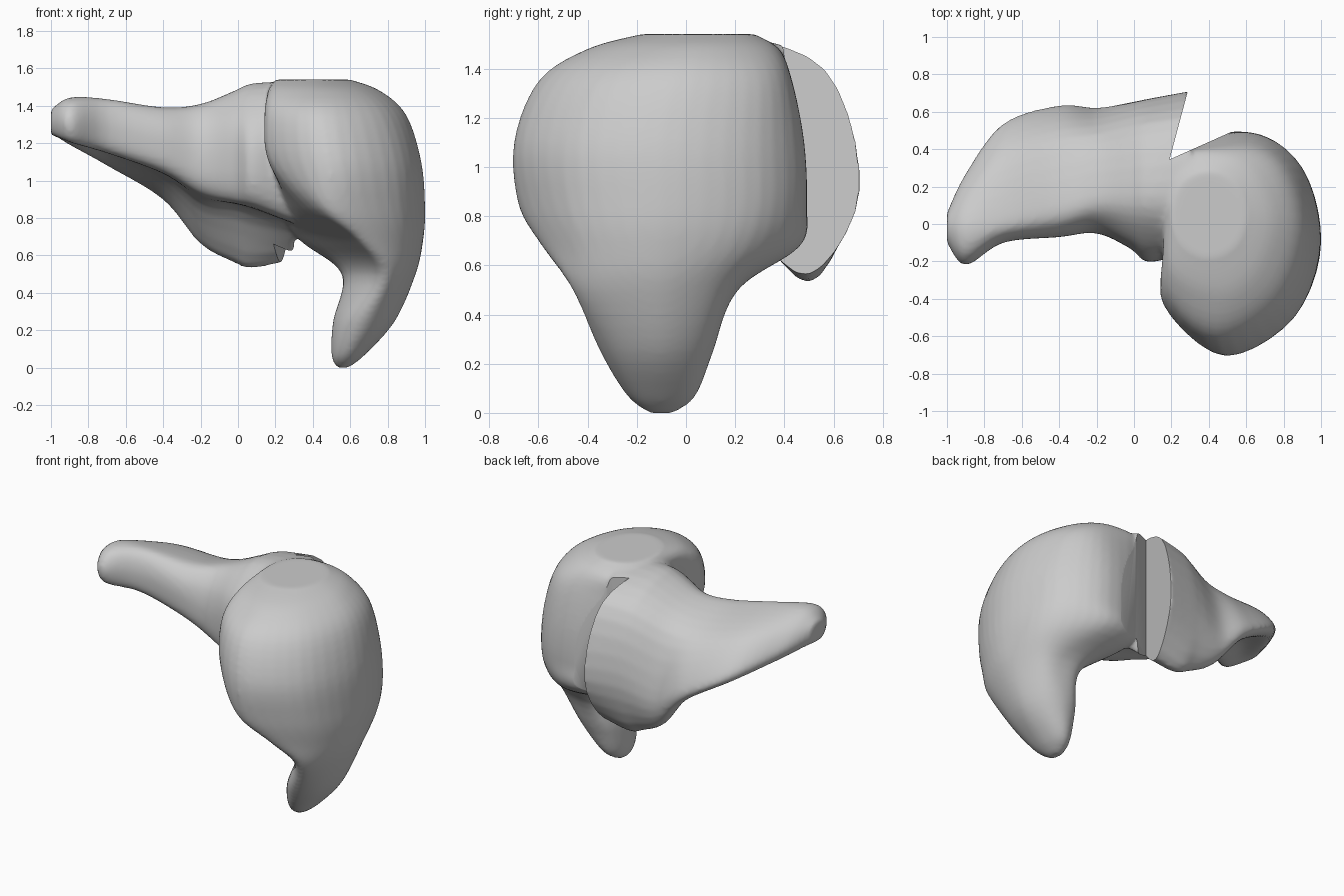
import bpy, bmesh
from math import sin, cos, pi, radians

if "Cube" in bpy.data.objects:
    bpy.data.objects.remove(bpy.data.objects["Cube"])


def spline(p, q, r, s, t):
    # Catmull-Rom blend of four tuples
    return tuple(0.5 * (2*b + (c-a)*t + (2*a-5*b+4*c-d)*t*t + (3*b-a-3*c+d)*t**3)
                 for a, b, c, d in zip(p, q, r, s))


def oval(cx, cy, rx, ry, start):
    # eight points counter-clockwise from a start angle, as a flat list
    out = []
    for i in range(8):
        a = radians(start) + i * pi / 4
        out += [cx + rx * cos(a), cy + ry * sin(a)]
    return out


def loft(bm, sections, place, steps=5):
    # skin smooth closed rings through (position, 8 flat points) sections
    rings = []
    for h, flat in sections:
        pts = [(flat[i], flat[i+1], h) for i in range(0, 16, 2)]
        rings.append([spline(pts[i-1], pts[i], pts[(i+1) % 8], pts[(i+2) % 8], k/steps)
                      for i in range(8) for k in range(steps)])
    n, last = len(rings[0]), len(rings) - 1
    fine = []
    for j in range(last):
        four = [rings[max(j-1, 0)], rings[j], rings[j+1], rings[min(j+2, last)]]
        for k in range(steps):
            fine.append([spline(*(r[i] for r in four), k/steps) for i in range(n)])
    fine.append(rings[-1])
    vs = [[bm.verts.new(place(*p)) for p in ring] for ring in fine]
    faces = [bm.faces.new((a[i], a[(i+1) % n], b[(i+1) % n], b[i]))
             for a, b in zip(vs, vs[1:]) for i in range(n)]
    faces += [bm.faces.new(vs[0][::-1]), bm.faces.new(vs[-1])]
    bmesh.ops.recalc_face_normals(bm, faces=faces)


def add_object(name, bm):
    me = bpy.data.meshes.new(name)
    bm.to_mesh(me)
    bm.free()
    ob = bpy.data.objects.new(name, me)
    bpy.context.collection.objects.link(ob)
    return ob


# Right lobe: horizontal sections, from inner front round to inner left
right = [
    (0.00, oval(.56, -.10, .03, .05, 225)),
    (0.07, oval(.59, -.10, .09, .14, 225)),
    (0.25, [.57,-.28, .68,-.35, .79,-.27, .84,-.1, .78,.05, .66,.11, .54,.07, .51,-.1]),
    (0.50, [.70,-.38, .80,-.46, .90,-.33, .95,-.1, .88,.12, .75,.20, .58,.18, .57,-.08]),
    (0.68, [.60,-.50, .70,-.58, .90,-.41, .99,-.1, .90,.25, .62,.46, .35,.38, .38,.05]),
    (0.85, [.38,-.55, .55,-.68, .87,-.48, 1.0,-.1, .90,.30, .62,.49, .25,.38, .25,.0]),
    (1.10, [.18,-.45, .48,-.70, .84,-.50, .98,-.1, .88,.30, .60,.48, .22,.36, .20,-.1]),
    (1.35, [.16,-.40, .45,-.60, .77,-.42, .90,-.05, .80,.30, .56,.43, .20,.34, .17,-.1]),
    (1.48, [.20,-.28, .45,-.40, .66,-.28, .76,.0, .68,.25, .50,.37, .20,.33, .16,-.02]),
    (1.54, oval(.40, .05, .20, .23, 225)),
]

# Left lobe: upright sections along x, from top over the front to the back
left = [
    (-1.0, oval(-.02, 1.31, .08, .07, 90)),
    (-.90, [.0,1.44, -.15,1.42, -.22,1.32, -.17,1.21, .0,1.22, .20,1.19, .27,1.24, .17,1.36]),
    (-.70, [.05,1.43, -.06,1.41, -.10,1.28, -.05,1.15, .20,1.17, .47,1.08, .53,1.14, .35,1.33]),
    (-.40, [.10,1.39, -.03,1.34, -.07,1.20, -.02,1.05, .25,1.03, .55,.90, .63,.98, .45,1.27]),
    (-.20, [.15,1.41, .0,1.32, -.05,1.12, .0,.94, .25,.88, .52,.66, .62,.85, .48,1.28]),
    (-.02, [.15,1.48, -.06,1.36, -.13,1.15, -.08,.90, .20,.85, .50,.56, .65,.88, .52,1.35]),
    (0.08, [.15,1.52, -.09,1.38, -.20,1.15, -.14,.88, .20,.82, .50,.53, .67,.90, .54,1.38]),
    (0.30, [.15,1.53, -.10,1.40, -.15,1.15, -.10,.80, .20,.76, .50,.58, .71,.90, .57,1.40]),
]

bm = bmesh.new()
loft(bm, right, lambda a, b, h: (a, b, h))
loft(bm, left, lambda a, b, h: (h, a, b))
liver = add_object("liver", bm)

# Wedge that opens the upright groove at the back between the lobes
bm = bmesh.new()
outline = [(.19, .345), (.56, .51), (.60, .95), (.352, .95)]
base = bm.faces.new([bm.verts.new((x, y, -.2)) for x, y in outline])
grown = bmesh.ops.extrude_face_region(bm, geom=[base])["geom"]
bmesh.ops.translate(bm, vec=(0, 0, 2),
                    verts=[g for g in grown if isinstance(g, bmesh.types.BMVert)])
bmesh.ops.recalc_face_normals(bm, faces=bm.faces)
groove = add_object("groove_cutter", bm)
groove.hide_render = True

# Fuse the lobes, soften the joins, then cut the groove
fuse = liver.modifiers.new("fuse", 'REMESH')
fuse.mode = 'VOXEL'
fuse.voxel_size = 0.016
soft = liver.modifiers.new("soften", 'SMOOTH')
soft.factor = 0.5
soft.iterations = 5
cut = liver.modifiers.new("groove", 'BOOLEAN')
cut.operation = 'DIFFERENCE'
cut.solver = 'EXACT'
cut.object = groove

bpy.ops.object.select_all(action='DESELECT')
liver.select_set(True)
bpy.context.view_layer.objects.active = liver
bpy.ops.object.convert(target='MESH')
bpy.ops.object.shade_smooth_by_angle(angle=radians(40))
bpy.data.objects.remove(groove)
